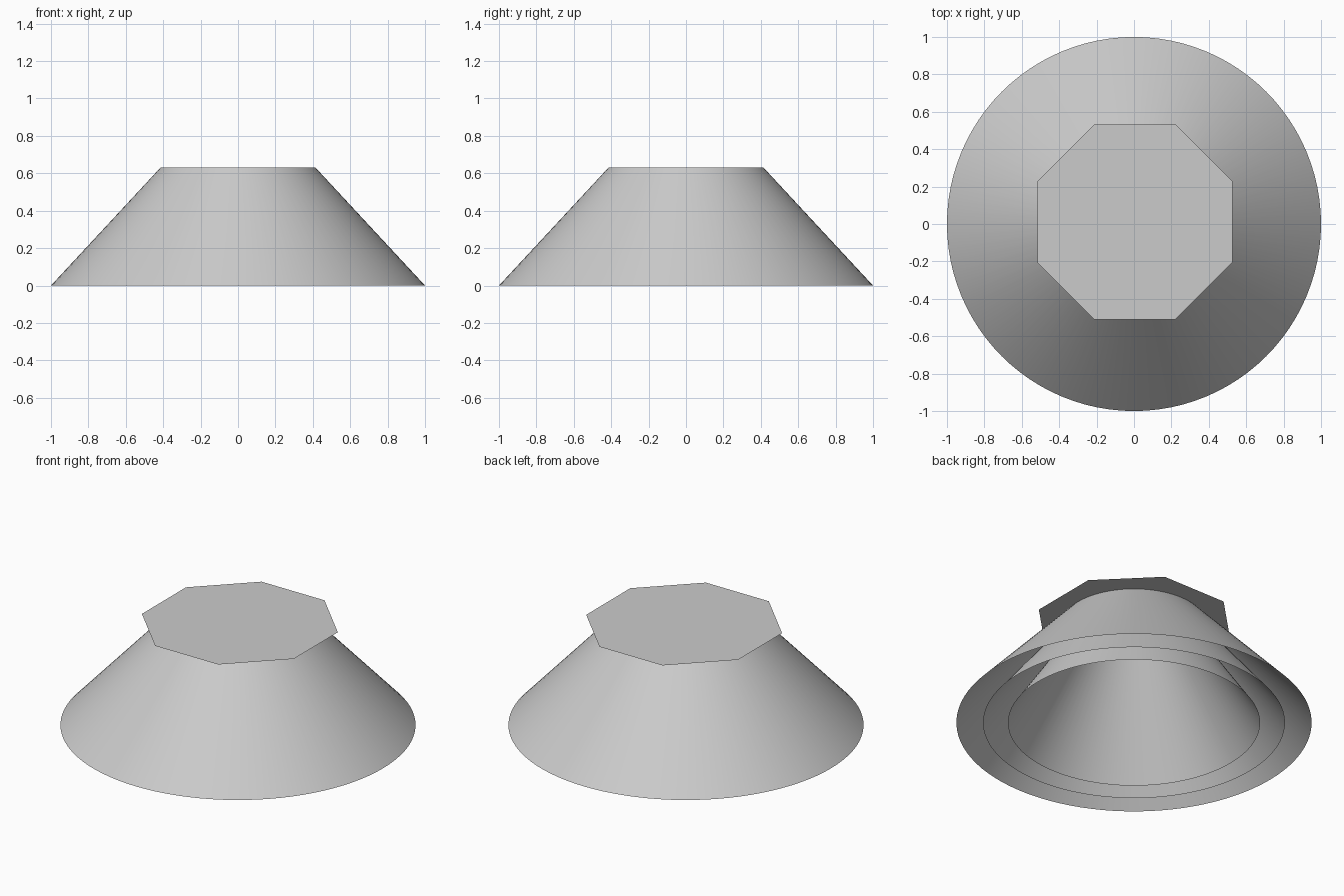
import bpy, bmesh, math

if "Cube" in bpy.data.objects:
    bpy.data.objects.remove(bpy.data.objects["Cube"])

grey = bpy.data.materials.new("light_grey")
grey.diffuse_color = (0.6, 0.6, 0.6, 1)
grey.use_nodes = True
grey.node_tree.nodes["Principled BSDF"].inputs["Base Color"].default_value = grey.diffuse_color

HEIGHT = 0.63
TOP_RATIO = 0.415


def add_object(name, bm):
    mesh = bpy.data.meshes.new(name)
    bm.to_mesh(mesh)
    bm.free()
    mesh.materials.append(grey)
    obj = bpy.data.objects.new(name, mesh)
    bpy.context.collection.objects.link(obj)
    return obj


# Nested open cone shells: same height, shrinking radius
for name, radius in (("outer_shell", 1.0), ("middle_shell", 0.85), ("inner_shell", 0.71)):
    bm = bmesh.new()
    bmesh.ops.create_cone(bm, cap_ends=False, segments=96, radius1=radius,
                          radius2=radius * TOP_RATIO, depth=HEIGHT)
    bmesh.ops.translate(bm, verts=bm.verts, vec=(0, 0, HEIGHT / 2))
    for face in bm.faces:
        face.smooth = True
    add_object(name, bm)

# Thin octagonal lid overhanging the narrow end
bm = bmesh.new()
radius = 0.522 / math.cos(math.pi / 8)
corners = []
for i in range(8):
    a = math.pi / 8 + i * math.pi / 4
    corners.append(bm.verts.new((0.005 + radius * math.cos(a),
                                 0.011 + radius * math.sin(a), HEIGHT)))
bm.faces.new(corners)
lid = add_object("octagonal_lid", bm)
